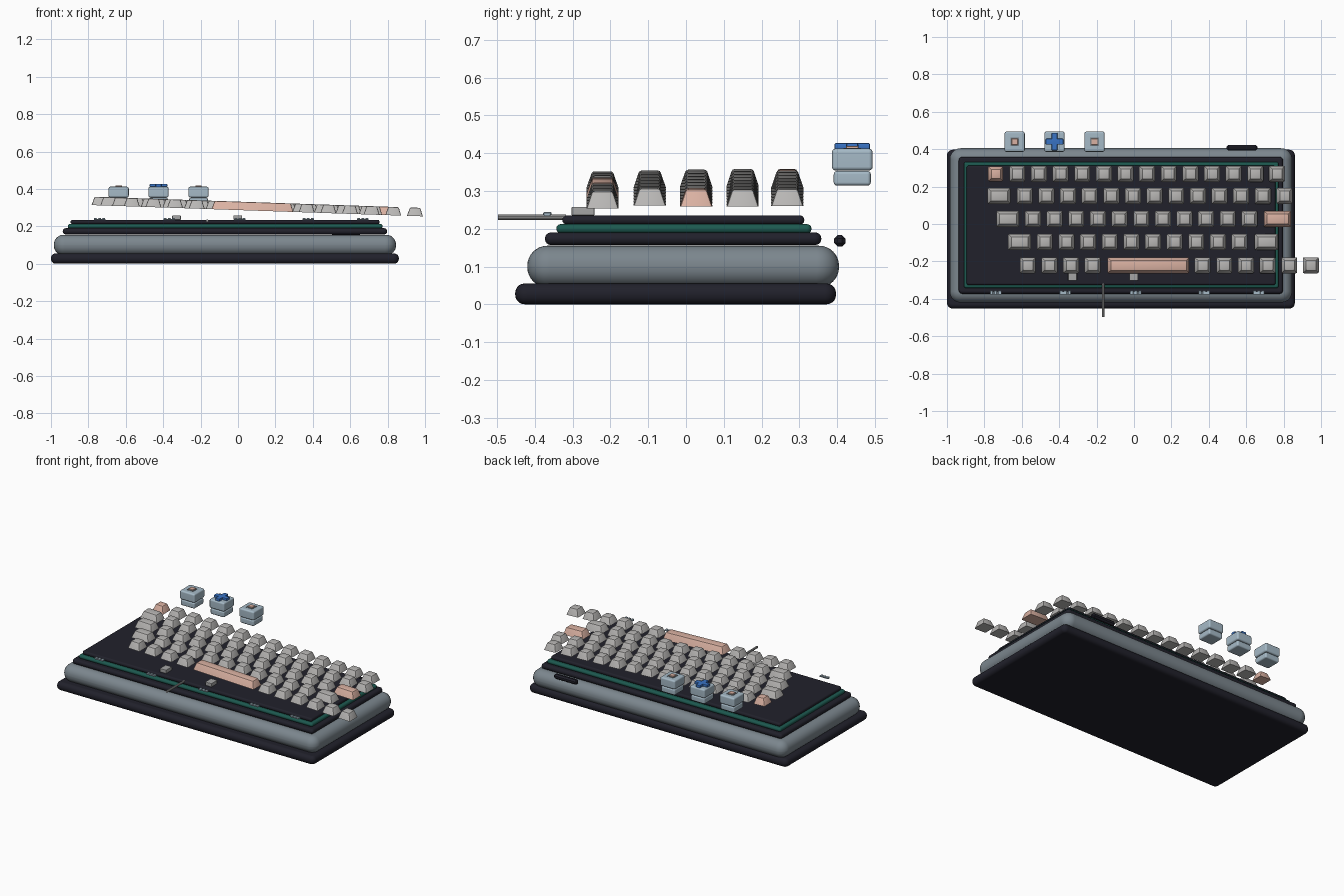
import bpy, bmesh, math
from mathutils import Matrix, Vector

if "Cube" in bpy.data.objects:
    bpy.data.objects.remove(bpy.data.objects["Cube"], do_unlink=True)


def material(name, rgb):
    m = bpy.data.materials.new(name)
    m.use_nodes = True
    m.diffuse_color = (*rgb, 1)
    m.node_tree.nodes["Principled BSDF"].inputs["Base Color"].default_value = (*rgb, 1)
    return m


DARK = material("charcoal", (.015, .015, .024))
GREY = material("slate grey", (.20, .24, .27))
GREEN = material("board green", (.012, .10, .08))
KEY = material("key grey", (.48, .47, .46))
PINK = material("key pink", (.70, .44, .36))
PALE = material("pale blue", (.38, .49, .57))
BLUE = material("stem blue", (.04, .17, .55))
STEEL = material("steel", (.38, .38, .38))
parts = []


def finish(name, bm, mat):
    bmesh.ops.recalc_face_normals(bm, faces=bm.faces[:])
    mesh = bpy.data.meshes.new(name)
    bm.to_mesh(mesh)
    bm.free()
    mesh.materials.append(mat)
    ob = bpy.data.objects.new(name, mesh)
    bpy.context.collection.objects.link(ob)
    parts.append(ob)
    return ob


def box(name, mat, x, y, z, bevel=0, segments=2, corner=0):
    """Box between (min, max) ranges; corner rounds the upright edges first."""
    lo, hi = Vector((x[0], y[0], z[0])), Vector((x[1], y[1], z[1]))
    bm = bmesh.new()
    bmesh.ops.create_cube(bm, size=1, matrix=Matrix.Translation((lo + hi) / 2)
                          @ Matrix.Diagonal((*(hi - lo), 1)))
    if corner:
        upright = [e for e in bm.edges
                   if abs(e.verts[0].co.z - e.verts[1].co.z) > .001]
        bmesh.ops.bevel(bm, geom=upright, offset=corner, segments=5,
                        profile=.5, affect='EDGES')
    if bevel:
        edges = [e for e in bm.edges if not corner
                 or abs(e.verts[0].co.z - e.verts[1].co.z) < .001]
        bmesh.ops.bevel(bm, geom=edges, offset=bevel, segments=segments,
                        profile=.5, affect='EDGES')
    ob = finish(name, bm, mat)
    ob.modifiers.new("even shading", 'WEIGHTED_NORMAL').keep_sharp = True
    return ob


# Stacked body layers
box("base_slab", DARK, (-1, .86), (-.452, .397), (0, .055), .025, 5, .03)
box("case", GREY, (-.985, .845), (-.42, .405), (.045, .155), .053, 8, .058)
box("mount_plate", DARK, (-.937, .797), (-.373, .358), (.157, .19), .015, 4, .018)
box("circuit_board", GREEN, (-.91, .773), (-.343, .332), (.188, .212), .011, 4, .013)
box("switch_plate", DARK, (-.895, .757), (-.327, .313), (.211, .235), .011, 4, .013)

# Cable socket on the back edge
box("socket", DARK, (.495, .66), (.392, .422), (.153, .183), .009, 1)

# Spring clips along the front edge
for x in (-.74, -.367, .01, .375, .667):
    box("clip_bar", PALE, (x - .031, x + .031), (-.376, -.36), (.234, .239))
    for i in (-1, 0, 1):
        cx = x + i * .022
        box("clip_tooth", PALE, (cx - .008, cx + .008), (-.378, -.356),
            (.235, .244), .002, 1)

# Stabiliser housings and wire
for x in (-.329, -.002):
    box("stabiliser", STEEL, (x - .023, x + .023), (-.303, -.242), (.235, .258), .003, 2)
bm = bmesh.new()
bmesh.ops.create_cone(bm, cap_ends=True, segments=10, radius1=.007, radius2=.007,
                      depth=.18, matrix=Matrix.Translation((-.165, -.407, .23))
                      @ Matrix.Rotation(math.pi / 2, 4, 'X'))
finish("stabiliser_wire", bm, STEEL)


# Tapered keycaps; the whole floating set slopes down towards +x
SLOPE = .034


def keycap(x, y, w=.085, mat=KEY, d=.085):
    bm = bmesh.new()
    bmesh.ops.create_cube(bm, size=1)
    for v in bm.verts:
        inset = .03 if v.co.z > 0 else 0
        v.co = (v.co.x * (w - inset), v.co.y * (d - inset), (v.co.z + .5) * .045)
    bmesh.ops.bevel(bm, geom=[e for e in bm.edges
                              if max(v.co.z for v in e.verts) > .01],
                    offset=.006, segments=2, profile=.5, affect='EDGES')
    ob = finish("keycap", bm, mat)
    ob.location = (x, y, .287 - SLOPE * x)
    ob.rotation_euler.y = math.atan(SLOPE)


PITCH = .1157


def key_run(start, count, y):
    for i in range(count):
        keycap(start + i * PITCH, y)


ROWS = (.268, .15, .027, -.096, -.221)
keycap(-.74, ROWS[0], .08, PINK, .08)
key_run(-.624, 13, ROWS[0])
keycap(-.722, ROWS[1], .122)
key_run(-.584, 13, ROWS[1])
keycap(-.675, ROWS[2], .122)
key_run(-.54, 11, ROWS[2])
keycap(.767, ROWS[2], .145, PINK)
keycap(-.612, ROWS[3], .122)
key_run(-.477, 10, ROWS[3])
keycap(.708, ROWS[3], .125)
key_run(-.568, 4, ROWS[4])
keycap(.077, ROWS[4], .437, PINK)
key_run(.367, 6, ROWS[4])

# Three loose switches floating behind the board
for x, cross in ((-.638, False), (-.425, True), (-.211, False)):
    y = .44
    box("switch_bottom", PALE, (x - .05, x + .05), (y - .049, y + .049),
        (.314, .353), .009, 3)
    box("switch_top", PALE, (x - .054, x + .054), (y - .054, y + .054),
        (.354, .412), .01, 3)
    if cross:
        for a, b in ((.047, .016), (.016, .047)):
            box("cross_stem", BLUE, (x - a, x + a), (y - b, y + b),
                (.408, .427), .005, 2)
    else:
        box("stem_collar", GREY, (x - .023, x + .023), (y - .023, y + .023), (.409, .414))
        box("stem", PINK, (x - .017, x + .017), (y - .017, y + .017),
            (.409, .419), .002, 1)

# Smooth the rounded edges, keep hard edges sharp
bpy.ops.object.select_all(action='DESELECT')
for ob in parts:
    ob.select_set(True)
bpy.context.view_layer.objects.active = parts[0]
bpy.ops.object.shade_smooth_by_angle(angle=math.radians(32))
